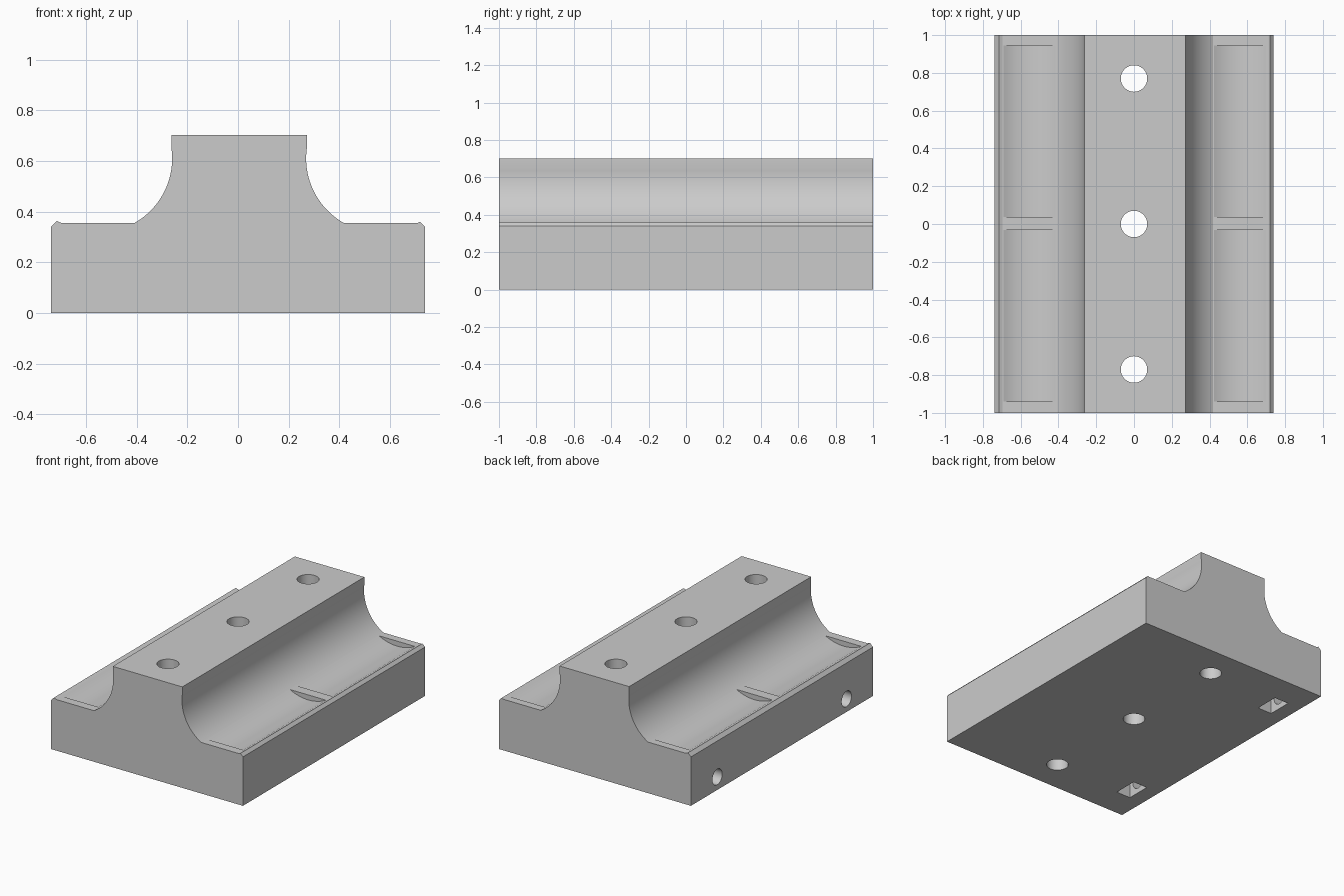
import bpy, bmesh, math
from mathutils import Matrix, Vector

if "Cube" in bpy.data.objects:
    bpy.data.objects.remove(bpy.data.objects["Cube"])

FLOOR, AXIS_Z, R = 0.355, 0.61, 0.293      # trough floor, rod axis height, radius
CENTRES = (-0.553, 0.562)                  # x of the two rod axes


def mesh_object(name, bm):
    bmesh.ops.recalc_face_normals(bm, faces=bm.faces[:])
    me = bpy.data.meshes.new(name)
    bm.to_mesh(me)
    bm.free()
    ob = bpy.data.objects.new(name, me)
    bpy.context.collection.objects.link(ob)
    return ob


def prism(name, profile, y0, y1):
    """Extrude an x/z profile along y."""
    bm = bmesh.new()
    face = bm.faces.new([bm.verts.new((x, y0, z)) for x, z in profile])
    ext = bmesh.ops.extrude_face_region(bm, geom=[face])
    moved = [v for v in ext['geom'] if isinstance(v, bmesh.types.BMVert)]
    bmesh.ops.translate(bm, verts=moved, vec=(0, y1 - y0, 0))
    return mesh_object(name, bm)


def cylinder(name, radius, depth, loc, axis='Z'):
    bm = bmesh.new()
    rot = Matrix.Rotation(math.pi / 2, 4, 'Y') if axis == 'X' else Matrix()
    bmesh.ops.create_cone(bm, cap_ends=True, segments=48, radius1=radius, radius2=radius,
                          depth=depth, matrix=Matrix.Translation(loc) @ rot)
    return mesh_object(name, bm)


def box(name, size, loc):
    bm = bmesh.new()
    bmesh.ops.create_cube(bm, size=1, matrix=Matrix.Translation(loc) @ Matrix.Diagonal((*size, 1)))
    return mesh_object(name, bm)


def arc(cx, r, a0, a1, n):
    return [(cx + r * math.cos(a0 + (a1 - a0) * i / n),
             AXIS_Z + r * math.sin(a0 + (a1 - a0) * i / n)) for i in range(n + 1)]


# Main block: base with edge lips, curved troughs and a raised centre rail
drop = math.asin((AXIS_Z - FLOOR) / R)
lift = 0.14
left_arc = arc(CENTRES[0], R, -drop, lift, 24)
right_arc = arc(CENTRES[1], R, math.pi - lift, math.pi + drop, 24)
profile = [(-0.738, 0), (-0.738, 0.34), (-0.716, 0.363), (-0.697, FLOOR)]
profile += left_arc + [(left_arc[-1][0], 0.702), (right_arc[0][0], 0.702)] + right_arc
profile += [(0.71, FLOOR), (0.719, 0.36), (0.738, 0.34), (0.738, 0)]
block = prism("rod_holder_block", profile, -1, 1)

cutters = []
# Round-bottomed pockets in the trough floors
r = 0.290
a = math.asin((AXIS_Z - FLOOR) / r)
for cx in CENTRES:
    pts = arc(cx, r, math.pi + a, 2 * math.pi - a, 24)
    pts += [(pts[-1][0], 0.38), (pts[0][0], 0.38)]
    for y0, y1 in ((-0.94, -0.033), (0.037, 0.945)):
        cutters.append(prism("pocket_cutter", pts, y0, y1))

# Vertical bolt holes through the rail
for y in (-0.77, 0, 0.77):
    cutters.append(cylinder("bolt_hole_cutter", 0.07, 2, (0, y, 0.4)))

# Side screw holes and the nut slots they cross, open at the bottom
for y in (-0.71, 0.71):
    cutters.append(cylinder("side_hole_cutter", 0.054, 0.5, (-0.65, y, 0.09), 'X'))
    cutters.append(box("nut_slot_cutter", (0.11, 0.17, 0.4), (-0.577, y, -0.022)))

bpy.context.view_layer.objects.active = block
for c in cutters:
    c.hide_render = True
    mod = block.modifiers.new("cut", 'BOOLEAN')
    mod.operation, mod.solver, mod.object = 'DIFFERENCE', 'EXACT', c
    bpy.ops.object.modifier_apply(modifier=mod.name)
for c in cutters:
    bpy.data.objects.remove(c)

# Plain grey plastic, smooth curves with sharp edges
mat = bpy.data.materials.new("light grey plastic")
mat.diffuse_color = (0.6, 0.6, 0.6, 1)
mat.use_nodes = True
mat.node_tree.nodes["Principled BSDF"].inputs["Base Color"].default_value = mat.diffuse_color
block.data.materials.clear()
block.data.materials.append(mat)
bpy.ops.object.select_all(action='DESELECT')
block.select_set(True)
bpy.ops.object.shade_smooth_by_angle(angle=math.radians(20))
